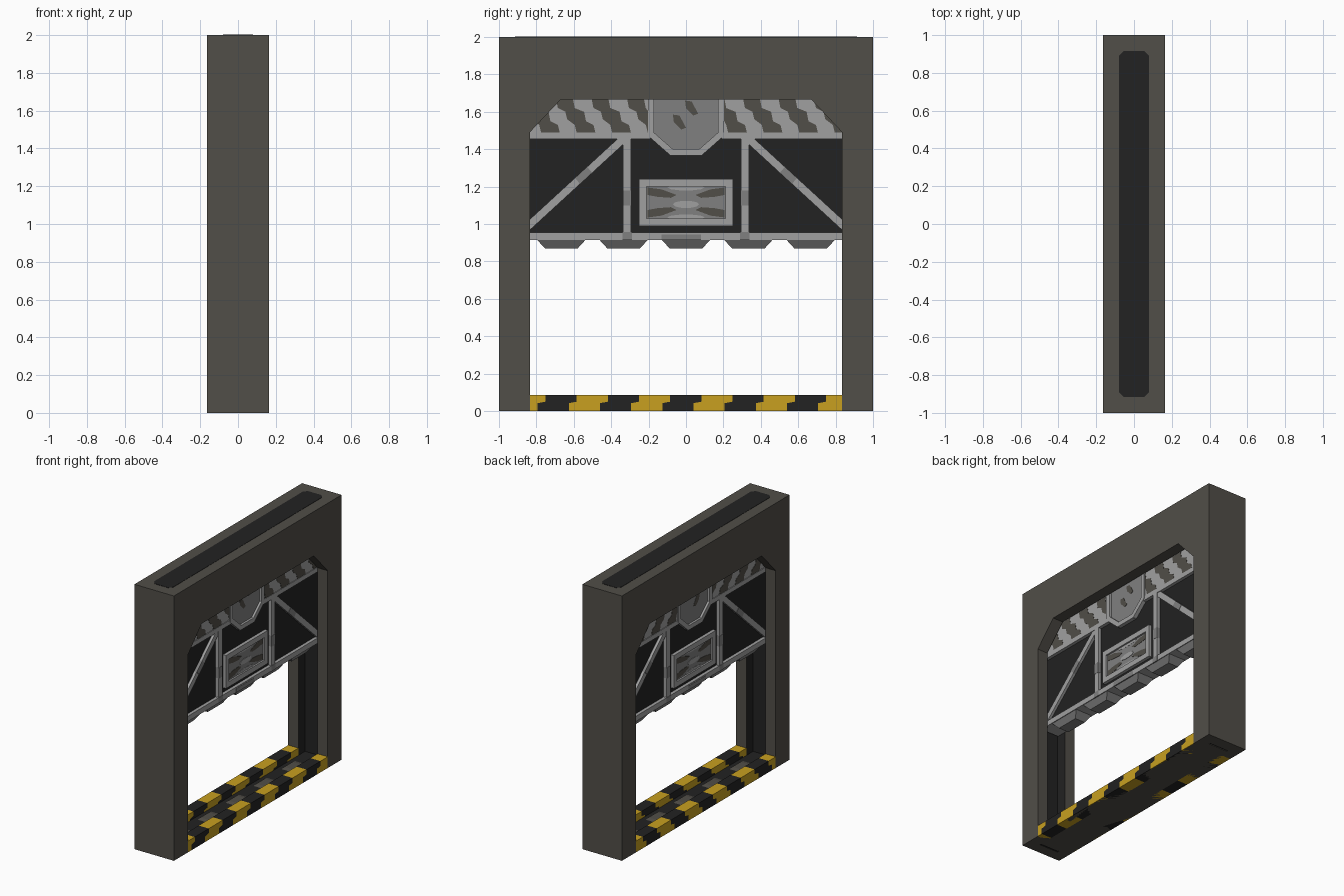
import bpy, bmesh, math
from mathutils import Vector

if "Cube" in bpy.data.objects:
    bpy.data.objects.remove(bpy.data.objects["Cube"])


def material(name, hexcol):
    def lin(c):
        c /= 255
        return c / 12.92 if c <= 0.04045 else ((c + 0.055) / 1.055) ** 2.4
    m = bpy.data.materials.new(name)
    m.diffuse_color = [lin(int(hexcol[i:i + 2], 16)) for i in (0, 2, 4)] + [1]
    m.use_nodes = True
    m.node_tree.nodes["Principled BSDF"].inputs["Base Color"].default_value = m.diffuse_color
    return m


BROWN = material("brown grey", "514e48")
DARK = material("charcoal", "222222")
LIGHT = material("light grey", "a0a0a0")
MID = material("mid grey", "808080")
YELLOW = material("warning yellow", "c8a020")


def prism(name, pts, x0, x1, mat, second=None, rule=None):
    """Extrude a (y, z) profile along x; faces passing the rule get the second colour."""
    bm = bmesh.new()
    a = [bm.verts.new((x0, y, z)) for y, z in pts]
    b = [bm.verts.new((x1, y, z)) for y, z in pts]
    bm.faces.new(a)
    bm.faces.new(b)
    n = len(pts)
    for i in range(n):
        j = (i + 1) % n
        bm.faces.new((a[i], a[j], b[j], b[i]))
    bmesh.ops.recalc_face_normals(bm, faces=bm.faces)
    me = bpy.data.meshes.new(name)
    me.materials.append(mat)
    if second:
        me.materials.append(second)
        for f in bm.faces:
            f.material_index = int(rule(f.calc_center_median()))
    bm.to_mesh(me)
    bm.free()
    ob = bpy.data.objects.new(name, me)
    bpy.context.collection.objects.link(ob)
    return ob


def rect(y0, y1, z0, z1):
    return [(y0, z0), (y1, z0), (y1, z1), (y0, z1)]


def slab(name, pts, h, mat):
    return prism(name, pts, -h, h, mat)


def strip(name, p, q, w, h, mat):
    """Straight beam between two (y, z) points."""
    p, q = Vector(p), Vector(q)
    d = (q - p).normalized()
    n = Vector((-d.y, d.x)) * w / 2
    return slab(name, [tuple(v) for v in (p + n, q + n, q - n, p - n)], h, mat)


def ellipse(cy, cz, ry, rz, n=10):
    return [(cy + ry * math.cos(math.tau * i / n), cz + rz * math.sin(math.tau * i / n))
            for i in range(n)]


# Door frame: two outer slabs and a wider-opening core that forms the groove
outer = [(-1, 0), (-1, 2), (1, 2), (1, 0)]
opening = [(.835, 0), (.835, 1.49), (.67, 1.665), (-.67, 1.665), (-.835, 1.49), (-.835, 0)]
for s in (-1, 1):
    prism("frame_side", outer + opening, s * .08, s * .165, BROWN, DARK,
          lambda c: abs(c.x) < .09)
prism("frame_core", outer + [(.915, 0), (.915, 1.9), (-.915, 1.9), (-.915, 0)],
      -.08, .08, BROWN, DARK, lambda c: abs(c.y) < .95 and .02 < c.z < 1.95)

# Dark panel on top with clipped corners
top = prism("top_panel", [(-.915, -.055), (-.89, -.08), (.89, -.08), (.915, -.055),
                          (.915, .055), (.89, .08), (-.89, .08), (-.915, .055)],
            0, .002, DARK)
for v in top.data.vertices:
    v.co = (v.co.z, v.co.y, 2 + v.co.x)
top.data.flip_normals()

# Sill: underside, groove floor with patches, and stepped warning stripes
slab("sill_base", rect(-.9, .9, 0, .01), .16, BROWN)
slab("sill_groove_floor", rect(-.915, .915, .005, .03), .08, DARK)
for i in range(-2, 3):
    y = i / 3
    slab("sill_patch", [(y - .08, .03), (y + .08, .03), (y + .05, .036), (y - .05, .036)],
         .045, BROWN)


def clamp(y):
    return max(-.835, min(.835, y))


for s in (-1, 1):
    for i in range(-6, 6):
        lo0, lo1 = clamp(.04 + i / 6), clamp(.04 + (i + 1) / 6)
        hi0, hi1 = clamp(.082 + i / 6), clamp(.082 + (i + 1) / 6)
        if i == -6:
            hi0 = lo0
        if hi1 - lo0 < .01:
            continue
        pts = [(lo0, 0), (lo1, 0), (lo1, .042), (hi1, .05), (hi1, .085),
               (hi0, .085), (hi0, .05), (lo0, .042)]
        prism("sill_stripe", pts, s * .08, s * .165, YELLOW if i % 2 == 0 else DARK)

# Door panel and main beams
H = .075
slab("door_panel", rect(-.905, .905, .93, 1.85), .05, DARK)
slab("door_bottom_beam", rect(-.905, .905, .915, .955), H, LIGHT)
slab("door_bottom_patch", rect(-.13, .08, .914, .945), H + .002, MID)
for s in (-1, 1):
    slab("door_upper_beam", rect(*sorted((s * .19, s * .905)), 1.455, 1.49), H, LIGHT)
    slab("door_upright", rect(s * .315 - .022, s * .315 + .022, .95, 1.46), H, LIGHT)
    slab("upright_patch", rect(s * .315 - .023, s * .315 + .023, 1.1, 1.18), H + .002, MID)
    slab("beam_patch", rect(s * .315 - .025, s * .315 + .025, .914, .956), H + .002, MID)
    strip("door_brace", (s * .88, .955), (s * .335, 1.455), .042, H - .005, LIGHT)
    strip("brace_patch", (s * .58, 1.23), (s * .515, 1.29), .043, H - .003, MID)

    # Upper band with slanted camouflage stripes
    slab("door_top_band", rect(*sorted((s * .19, s * .905)), 1.49, 1.8), .07, LIGHT)
    for k in range(4):
        y = s * .5 + (k - 1.5) * .19
        off = [(-.1, 1.67), (-.01, 1.67), (.0, 1.62), (.05, 1.6), (.06, 1.55), (.1, 1.53),
               (.11, 1.49), (.01, 1.49), (0, 1.53), (-.04, 1.56), (-.05, 1.6), (-.09, 1.62)]
        pts = [(y + a, z) for a, z in off]
        pts = [(s * max(.2, min(.9, s * a)), z) for a, z in pts]
        slab("band_stripe", pts, .072, BROWN)

# Central lock housing: recessed plate inside a faceted rim
slab("lock_plate", [(-.19, 1.8), (-.19, 1.48), (-.08, 1.39), (.08, 1.39), (.19, 1.48), (.19, 1.8)],
     .062, MID)
rim = [(-.187, 1.75), (-.187, 1.48), (-.078, 1.384), (.078, 1.384), (.187, 1.48), (.187, 1.75)]
for p, q in zip(rim, rim[1:]):
    d = (Vector(q) - Vector(p)).normalized() * .008
    strip("lock_rim", Vector(p) - d, Vector(q) + d, .034, .079, LIGHT)
for y, z in ((.03, 1.62), (-.035, 1.545)):
    slab("lock_mark", [(y - .035, z + .04), (y, z + .035), (y + .035, z - .03), (y + .01, z - .04),
                       (y - .03, z)], .064, BROWN)

# Framed box in the middle of the door
slab("box_plate", rect(-.24, .24, 1.0, 1.23), .062, MID)
for s in (-1, 1):
    slab("box_side", rect(*sorted((s * .212, s * .25)), .99, 1.24), H, LIGHT)
    slab("box_rail", rect(-.213, .213, *sorted((1.115 + s * .085, 1.115 + s * .125))), H, LIGHT)
    for t in (-1, 1):
        pts = [(.205, .08), (.13, .07), (.05, .04), (.08, .025), (.15, .03), (.205, .04)]
        slab("box_mark", [(s * y, 1.115 + t * z) for y, z in pts], .064, BROWN)
    slab("box_wave", ellipse(0, 1.115 + s * .08, .1, .016), .0635, LIGHT)
slab("box_centre", ellipse(0, 1.105, .07, .02), .065, LIGHT)

# Tapered teeth along the bottom edge
for i in range(-2, 3):
    y = i / 3
    tooth = slab("door_tooth", [(y - .13, .916), (y + .13, .916), (y + .088, .87), (y - .088, .87)],
                 .07, MID)
    for v in tooth.data.vertices:
        if v.co.z < .9:
            v.co.x *= .6
